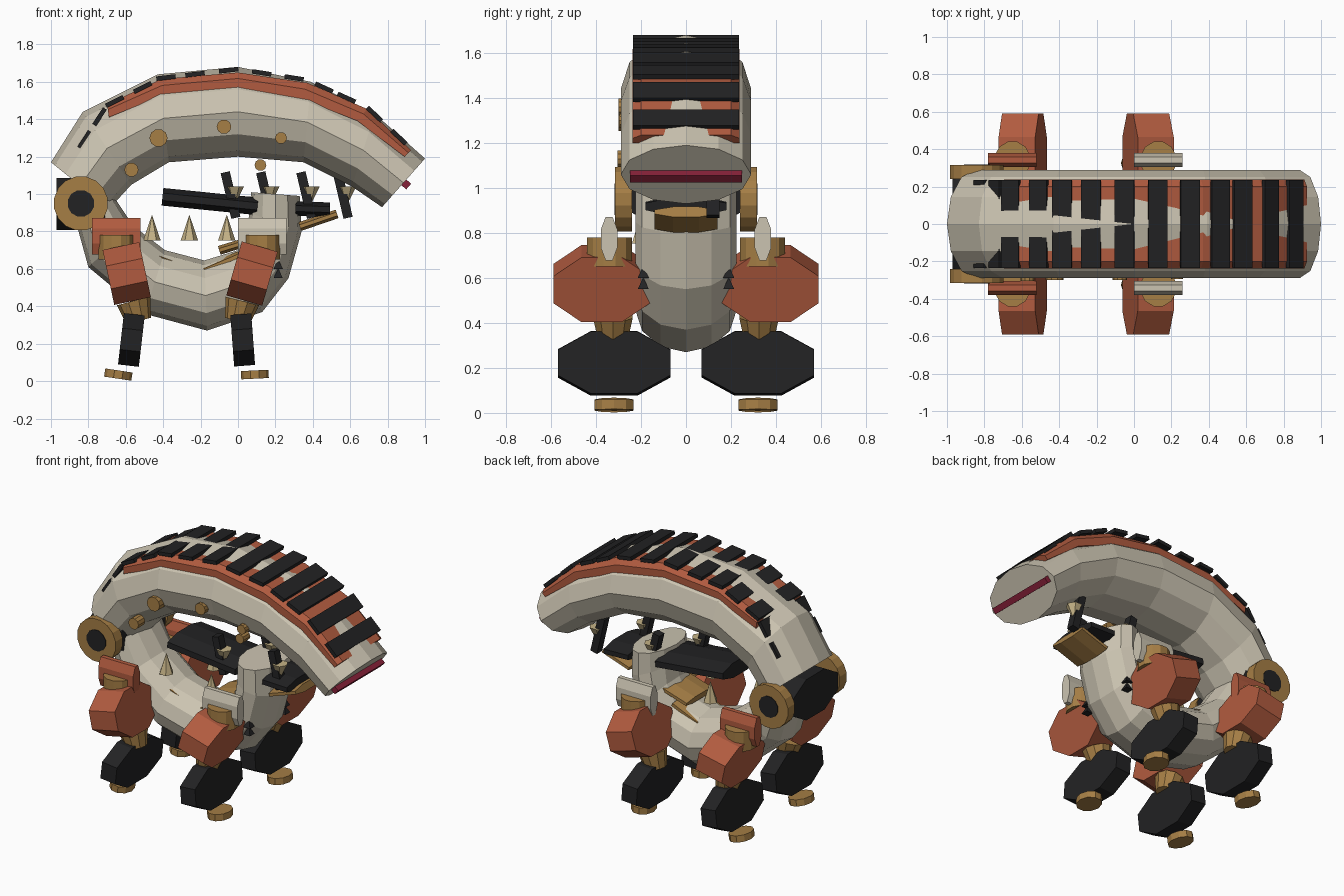
import bpy, bmesh, math
from mathutils import Matrix, Vector

if "Cube" in bpy.data.objects:
    bpy.data.objects.remove(bpy.data.objects["Cube"])


def material(name, rgb):
    m = bpy.data.materials.new(name)
    m.use_nodes = True
    m.diffuse_color = (*rgb, 1)
    m.node_tree.nodes["Principled BSDF"].inputs["Base Color"].default_value = (*rgb, 1)
    return m


BONE = material("bone", (0.60, 0.55, 0.44))
RUST = material("rust_red", (0.44, 0.105, 0.05))
BLACK = material("charcoal", (0.016, 0.016, 0.017))
GOLD = material("bronze", (0.38, 0.21, 0.06))
CRIMSON = material("crimson", (0.24, 0.015, 0.04))
TAN = material("tan", (0.56, 0.45, 0.24))


def finish(name, bm, mat):
    bmesh.ops.recalc_face_normals(bm, faces=bm.faces)
    mesh = bpy.data.meshes.new(name)
    bm.to_mesh(mesh)
    bm.free()
    mesh.materials.append(mat)
    obj = bpy.data.objects.new(name, mesh)
    bpy.context.collection.objects.link(obj)
    return obj


def prism(name, mat, loc, half, axis="Z", sides=8, tilt=0, top=1):
    """Flat-sided prism of given half sizes, tilted about y; top scales one end."""
    bm = bmesh.new()
    r = 1 / math.cos(math.pi / sides)
    bmesh.ops.create_cone(bm, cap_ends=True, segments=sides, radius1=r,
                          radius2=r * top, depth=2)
    turn = {"X": Matrix.Rotation(math.pi / 2, 4, "Y"),
            "Y": Matrix.Rotation(math.pi / 2, 4, "X"),
            "Z": Matrix.Identity(4)}[axis]
    spin = Matrix.Rotation(math.pi / sides, 4, "Z")
    size = Matrix.Diagonal((*half, 1))
    bm.transform(Matrix.Translation(loc) @ Matrix.Rotation(tilt, 4, "Y") @ size @ turn @ spin)
    return finish(name, bm, mat)


def sweep(name, mat, stations, section):
    """Loft a (y, height) section between outer and inner points in the xz plane."""
    bm = bmesh.new()
    rings = []
    for ox, oz, ix, iz in stations:
        outer, inner = Vector((ox, 0, oz)), Vector((ix, 0, iz))
        rings.append([bm.verts.new(inner.lerp(outer, h) + Vector((0, y, 0)))
                      for y, h in section])
    n = len(section)
    for a, b in zip(rings, rings[1:]):
        for i in range(n):
            j = (i + 1) % n
            bm.faces.new((a[i], a[j], b[j], b[i]))
    bm.faces.new(rings[0])
    bm.faces.new(rings[-1])
    return finish(name, bm, mat)


def oval(width):
    angles = [math.tau * i / 12 for i in range(12)]
    return [(width * math.sin(a), 0.5 + 0.5 * math.cos(a)) for a in angles]


# Upper arch and lower jaw
sweep("upper_arch", BONE, [
    (-1.0, 1.17, -0.69, 0.92), (-0.83, 1.44, -0.57, 1.05), (-0.43, 1.64, -0.37, 1.17),
    (0, 1.68, 0, 1.20), (0.39, 1.60, 0.35, 1.17), (0.73, 1.43, 0.61, 1.04),
    (1.0, 1.19, 0.77, 0.93)], oval(0.29))
sweep("lower_jaw", BONE, [
    (-0.88, 0.9, -0.66, 0.98), (-0.8, 0.61, -0.56, 0.83), (-0.5, 0.36, -0.39, 0.7),
    (-0.165, 0.27, -0.18, 0.645), (0.13, 0.37, 0, 0.7), (0.27, 0.55, 0.05, 0.8),
    (0.34, 0.8, 0.06, 0.9), (0.33, 0.99, 0.07, 1.01)], oval(0.225))

# Red back cover
sweep("back_cover", RUST, [
    (-0.70, 1.48, -0.69, 1.41), (-0.41, 1.615, -0.4, 1.53), (0, 1.65, 0, 1.57),
    (0.37, 1.595, 0.34, 1.51), (0.69, 1.455, 0.64, 1.39), (0.925, 1.235, 0.89, 1.2)],
    [(-0.237, 0), (-0.237, 0.6), (-0.2, 1), (0.2, 1), (0.237, 0.6), (0.237, 0)])

# Black slats along the back
ridge = [(-0.86, 1.23), (-0.7, 1.475), (-0.41, 1.62), (0, 1.668), (0.37, 1.61),
         (0.69, 1.465), (0.95, 1.22)]
for i, x in enumerate([-0.82, -0.74, -0.66, -0.51, -0.385, -0.23, -0.05, 0.127, 0.3,
                       0.46, 0.58, 0.73, 0.86]):
    for (x0, z0), (x1, z1) in zip(ridge, ridge[1:]):
        if x0 <= x < x1:
            slope = math.atan2(z1 - z0, x1 - x0)
            z = z0 + (z1 - z0) * (x - x0) / (x1 - x0)
            prism(f"back_slat_{i + 1}", BLACK, (x, 0, z), (0.052, 0.235, 0.012),
                  sides=4, tilt=-slope)

# Mouth strip on the end of the arch
prism("mouth_strip", CRIMSON, (0.89, 0, 1.06), (0.03, 0.25, 0.02), sides=4, tilt=0.72)

# Hinge
prism("hinge_block", BLACK, (-0.84, 0, 0.947), (0.13, 0.24, 0.138), "X")
for side, s in (("right", -1), ("left", 1)):
    prism(f"{side}_hinge_disc", GOLD, (-0.84, s * 0.278, 0.95), (0.143, 0.037, 0.143), "Y", 16)
    prism(f"{side}_hinge_cap", BLACK, (-0.84, s * 0.315, 0.95), (0.07, 0.004, 0.07), "Y", 12)

# Legs: x of pad, thigh, knee, shin, foot followed by the tilts of the last four
legs = {"rear": (RUST, (-0.65, -0.595, -0.545, -0.57, -0.64), (-0.21, -0.25, 0.115, 0.15)),
        "fore": (BONE, (0.13, 0.075, 0.01, 0.025, 0.09), (0.28, 0.25, -0.075, -0.05))}
for pair, (pad_mat, xs, tilts) in legs.items():
    for side, s in (("right", -1), ("left", 1)):
        n = f"{pair}_{side}_"
        prism(n + "shoulder_pad", pad_mat, (xs[0], s * 0.342, 0.775), (0.13, 0.037, 0.097), "X")
        prism(n + "hip_joint", GOLD, (xs[0], s * 0.34, 0.715), (0.095, 0.1, 0.065), sides=12)
        prism(n + "thigh", RUST, (xs[1], s * 0.375, 0.575), (0.1, 0.215, 0.15), "X", tilt=tilts[0])
        prism(n + "knee", GOLD, (xs[2], s * 0.325, 0.375), (0.065, 0.065, 0.055), sides=10,
              tilt=tilts[1], top=1.35)
        prism(n + "shin", BLACK, (xs[3], s * 0.32, 0.22), (0.056, 0.25, 0.138), "X", tilt=tilts[2])
        prism(n + "foot", GOLD, (xs[4], s * 0.32, 0.035), (0.07, 0.086, 0.022), sides=10,
              tilt=tilts[3])

# Slabs inside and ahead of the jaw
prism("inner_beam", BLACK, (-0.15, 0, 0.96), (0.255, 0.18, 0.047), "X", tilt=0.1)
prism("front_beam", BLACK, (0.4, 0, 0.92), (0.092, 0.18, 0.038), "X", tilt=0.03)
for i, (x, z, t) in enumerate([(-0.33, 0.625, 0.35), (-0.09, 0.63, -0.4),
                               (0, 0.73, -0.3), (0.43, 0.86, -0.33)]):
    prism(f"bronze_slab_{i + 1}", GOLD, (x, 0, z), (0.105, 0.14, 0.024), "X", tilt=t)

# Teeth and the rods that hold the upper ones
for i, (x, y) in enumerate([(-0.46, -0.11), (-0.26, 0.11), (-0.06, -0.2)]):
    prism(f"lower_tooth_{i + 1}", TAN, (x, y, 0.82), (0.04, 0.04, 0.067), sides=6, top=0.02)
for i, (x, y) in enumerate([(-0.02, -0.12), (0.17, 0.12), (0.385, -0.1), (0.58, 0.12)]):
    prism(f"upper_tooth_{i + 1}", TAN, (x, y, 0.99), (0.045, 0.045, 0.05), sides=6,
          tilt=math.pi, top=0.02)
    prism(f"tooth_rod_{i + 1}", BLACK, (x - 0.02, y, 0.995), (0.025, 0.028, 0.125),
          sides=4, tilt=-0.23)

# Bolts on the front flank
for i, (x, y, z, r) in enumerate([(-0.57, -0.27, 1.13, 0.036), (-0.425, -0.265, 1.3, 0.046),
                                  (-0.075, -0.265, 1.36, 0.037), (0.23, -0.26, 1.3, 0.03),
                                  (0.12, -0.12, 1.155, 0.03)]):
    prism(f"bolt_{i + 1}", GOLD, (x, y, z), (r, 0.035, r), "Y", 10)

# Small black spikes on the jaw
for s in (-1, 1):
    for z in (0.575, 0.625):
        prism(f"jaw_spike_{'left' if s > 0 else 'right'}_{round(z * 1000)}", BLACK,
              (0.215, s * 0.19, z), (0.025, 0.025, 0.025), sides=4, top=0.05)
